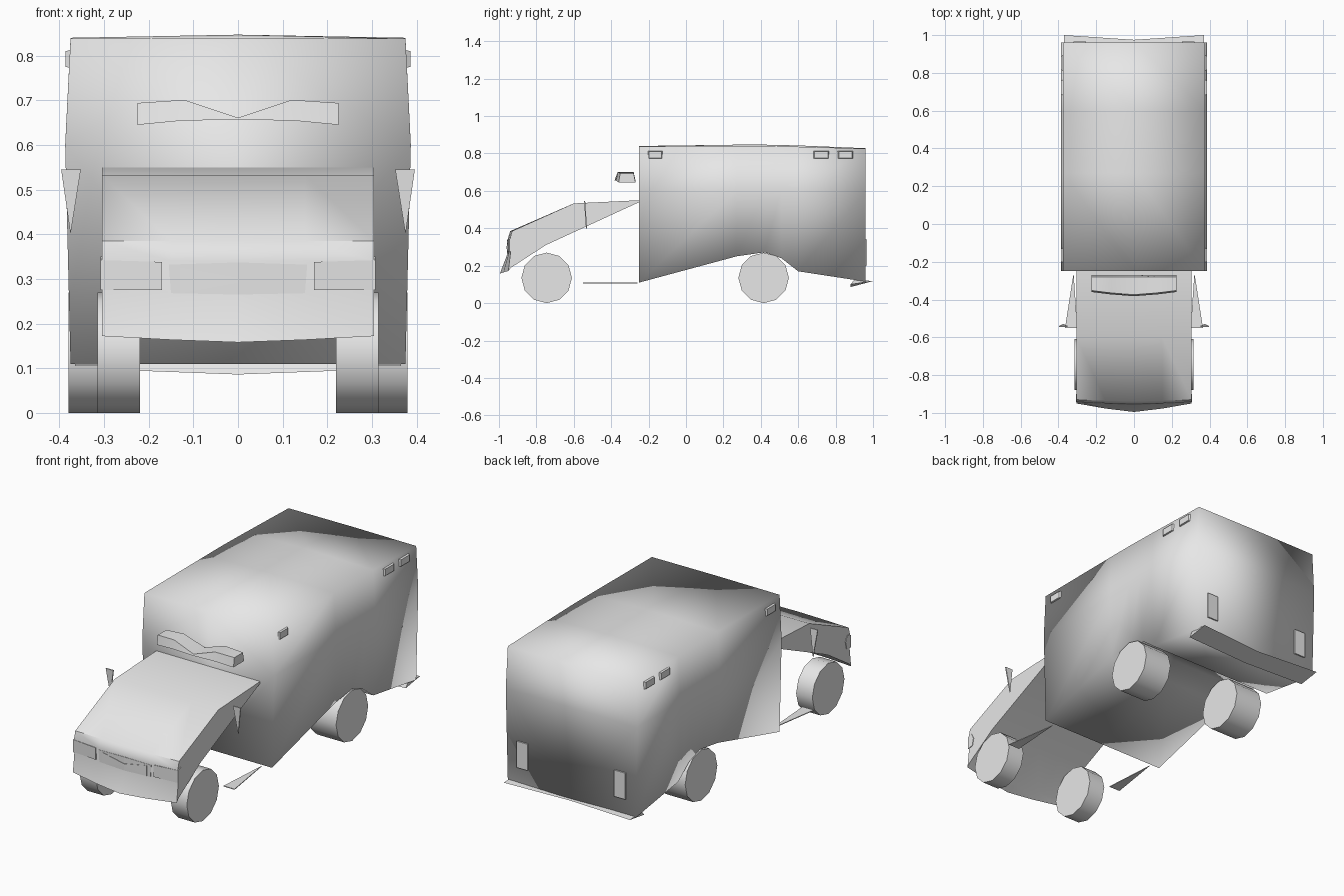
import bpy, bmesh, math
from mathutils import Vector

old = bpy.data.objects.get("Cube")
if old:
    bpy.data.objects.remove(old)

grey = bpy.data.materials.new("plain_grey")
grey.use_nodes = True
GREY = (0.8, 0.8, 0.8, 1)
grey.diffuse_color = GREY
for node in grey.node_tree.nodes:
    if node.type == 'BSDF_PRINCIPLED':
        node.inputs["Base Color"].default_value = GREY


def finish(name, bm, smooth=None):
    """Turn a bmesh into a named object; smooth is a crease angle in degrees."""
    bmesh.ops.recalc_face_normals(bm, faces=bm.faces)
    mesh = bpy.data.meshes.new(name)
    bm.to_mesh(mesh)
    bm.free()
    mesh.materials.append(grey)
    ob = bpy.data.objects.new(name, mesh)
    bpy.context.collection.objects.link(ob)
    if smooth:
        bpy.ops.object.select_all(action='DESELECT')
        ob.select_set(True)
        bpy.context.view_layer.objects.active = ob
        bpy.ops.object.shade_smooth_by_angle(angle=math.radians(smooth))
    return ob


def loft(name, rings, smooth=None):
    """Skin closed rings of equal length and cap both ends."""
    bm = bmesh.new()
    loops = [[bm.verts.new(p) for p in ring] for ring in rings]
    n = len(loops[0])
    for a, b in zip(loops, loops[1:]):
        for i in range(n):
            j = (i + 1) % n
            bm.faces.new((a[i], a[j], b[j], b[i]))
    bm.faces.new(loops[0])
    bm.faces.new(loops[-1])
    return finish(name, bm, smooth)


def plate(name, pts, offset):
    """Flat outline given thickness along an offset vector."""
    off = Vector(offset)
    return loft(name, [pts, [Vector(p) + off for p in pts]])


def block(name, x, y, z):
    return plate(name, [(x[0], y[0], z[0]), (x[1], y[0], z[0]),
                        (x[1], y[0], z[1]), (x[0], y[0], z[1])],
                 (0, y[1] - y[0], 0))


# Rear body: stations of y, underside height, roof height
stations = [(-0.25, 0.11, 0.838), (0.27, 0.25, 0.84), (0.42, 0.272, 0.84),
            (0.51, 0.24, 0.838), (0.6, 0.17, 0.836), (0.96, 0.115, 0.826)]
rings = []
for y, low, top in stations:
    half = [(0.375, low), (0.387, 0.6), (0.375, top)]
    crown = top + (0.002 if abs(y - 0.355) > 0.6 else 0.007)
    ring = half + [(0, crown)] + [(-x, z) for x, z in reversed(half)] + [(0, low)]
    rings.append([(x, y, z) for x, z in ring])
loft("rear_body", rings, 180)

# Hood and nose: side outline (y, z, forward bulge at the middle)
outline = [(-0.25, 0.55, 0), (-0.6, 0.533, 0), (-0.93, 0.385, 0.01),
           (-0.942, 0.34, 0.012), (-0.938, 0.27, 0.014), (-0.95, 0.172, 0.045),
           (-0.935, 0.19, 0), (-0.75, 0.31, 0), (-0.25, 0.54, 0)]
columns = [(-0.305, 0), (-0.15, 0.6), (0, 1), (0.15, 0.6), (0.305, 0)]
loft("hood", [[(x, y - bulge * k, z - (0.014 * k if bulge > 0.03 else 0))
               for y, z, bulge in outline] for x, k in columns], 50)

# Wheels: the front pair is narrower
for label, y, outer in (("front", -0.745, 0.315), ("rear", 0.415, 0.38)):
    for side, s in (("left", 1), ("right", -1)):
        disc = [(math.cos(math.tau * i / 12), math.sin(math.tau * i / 12))
                for i in range(12)]
        loft(f"{label}_{side}_wheel",
             [[(s * x, y + 0.135 * c, 0.135 + 0.135 * d) for c, d in disc]
              for x in (0.22, outer)], 40)

# Parts mirrored on both sides
for side, s in (("left", 1), ("right", -1)):
    # door mirror, a flat downward wedge
    plate(f"{side}_mirror", [(s * 0.352, -0.545, 0.545), (s * 0.396, -0.545, 0.545),
                             (s * 0.375, -0.535, 0.4)], (0, 0.006, 0))
    # side step, a flat tapering blade
    plate(f"{side}_step", [(s * 0.32, -0.26, 0.105), (s * 0.365, -0.55, 0.105),
                           (s * 0.3, -0.55, 0.105)], (0, 0, 0.004))
    # marker lamps along the roof edge
    for k, (a, b) in enumerate(((-0.21, -0.12), (0.675, 0.77), (0.805, 0.9))):
        m = 0.012
        loft(f"{side}_marker_lamp_{k + 1}",
             [[(s * x, a + i, z0), (s * x, b - i, z0),
               (s * x, b - i, z1), (s * x, a + i, z1)]
              for x, i, z0, z1 in ((0.365, 0, 0.77, 0.815),
                                   (0.386, m, 0.775, 0.81))])
    # tail lamps
    block(f"{side}_tail_lamp", sorted((s * 0.255, s * 0.32)), (0.955, 0.967), (0.2, 0.34))
    # headlamps wrapping round the nose corner
    plate(f"{side}_headlamp", [(s * 0.17, -0.952, 0.275), (s * 0.304, -0.941, 0.275),
                               (s * 0.304, -0.943, 0.342), (s * 0.17, -0.952, 0.338)],
          (0, 0.006, 0))
    plate(f"{side}_headlamp_side", [(s * 0.304, -0.943, 0.275), (s * 0.304, -0.91, 0.28),
                                    (s * 0.304, -0.9, 0.32), (s * 0.304, -0.915, 0.35),
                                    (s * 0.304, -0.943, 0.342)], (s * 0.004, 0, 0))
    # grille half and crossing bar
    plate(f"{side}_grille", [(0, -0.956, 0.265), (s * 0.15, -0.949, 0.268),
                             (s * 0.155, -0.95, 0.332), (0, -0.956, 0.337)],
          (0, 0.004, 0))
    plate(f"{side}_grille_bar", [(0, -0.959, 0.292), (s * 0.13, -0.952, 0.268),
                                 (s * 0.13, -0.952, 0.325), (0, -0.959, 0.302)],
          (0, 0.005, 0))

# Light bar above the hood, notched in the middle
bar = [(-0.225, 0.645, 0.694, -0.36), (-0.12, 0.655, 0.701, -0.373),
       (0, 0.656, 0.661, -0.382), (0.12, 0.655, 0.701, -0.373),
       (0.225, 0.645, 0.694, -0.36)]
loft("light_bar", [[(x, f, lo), (x, -0.27, lo), (x, -0.28, hi), (x, f + 0.008, hi)]
                   for x, lo, hi, f in bar], 50)

# Rear bumper, a thin shallow V
loft("rear_bumper", [[(x, y, z + 0.008), (x, 0.9, 0.125), (x, 0.88, low)]
                     for x, y, z, low in ((-0.37, 1.0, 0.11, 0.1),
                                          (0, 0.975, 0.105, 0.086),
                                          (0.37, 1.0, 0.11, 0.1))])
